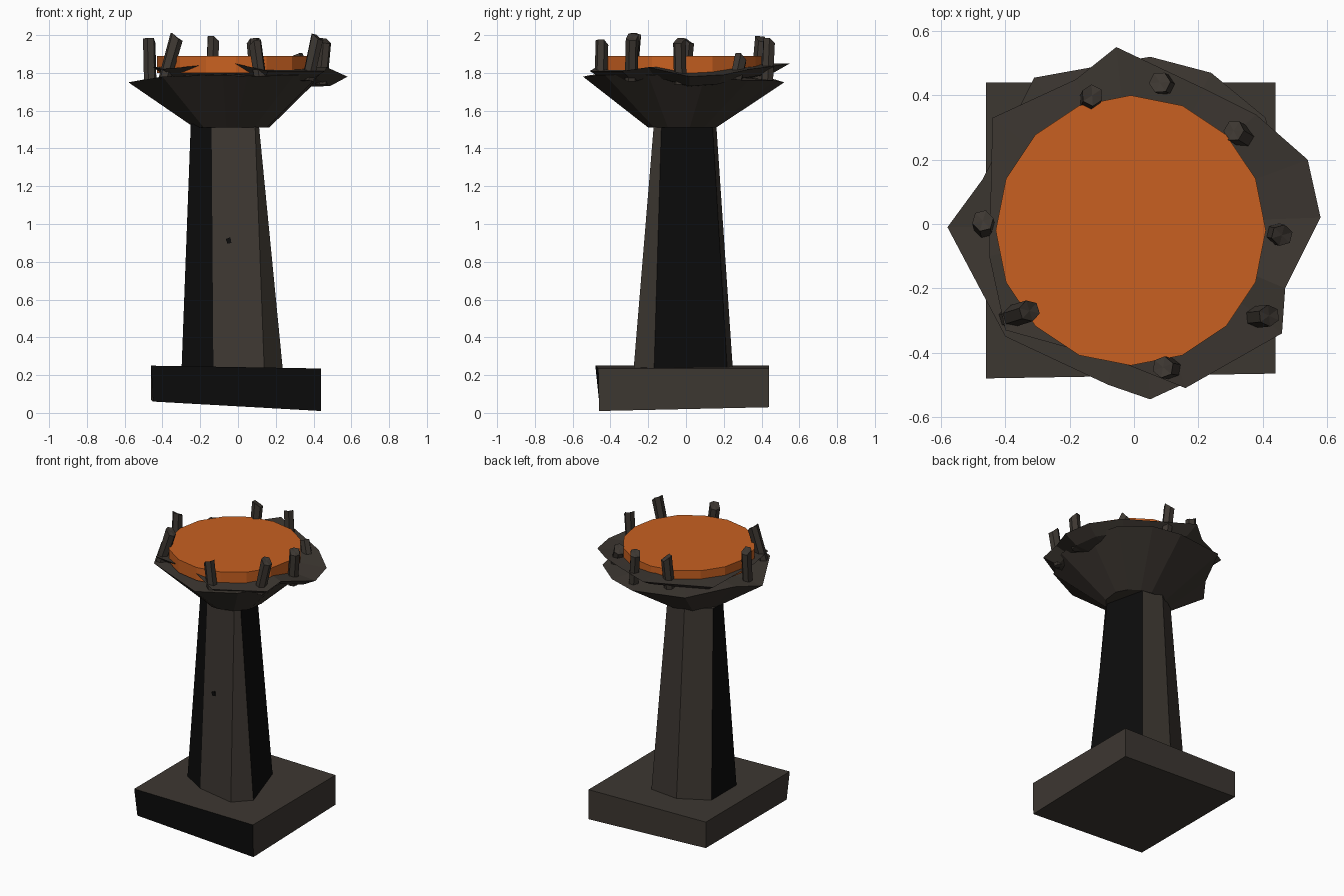
import bpy, bmesh
from math import cos, sin, atan2, pi
from mathutils import Vector

if "Cube" in bpy.data.objects:
    bpy.data.objects.remove(bpy.data.objects["Cube"])


def make_material(name, colour):
    mat = bpy.data.materials.new(name)
    mat.use_nodes = True
    rgba = (*colour, 1)
    mat.diffuse_color = rgba
    mat.node_tree.nodes["Principled BSDF"].inputs["Base Color"].default_value = rgba
    return mat


stone = make_material("dark stone", (0.046, 0.038, 0.031))
soot = make_material("soot black", (0.0035, 0.0035, 0.0035))
ember = make_material("ember orange", (0.58, 0.118, 0.015))


def loft(name, rings, materials, is_second=None, bottom_apex=None, top_apex=None):
    """Skin rings of equal length; ends become caps or fans to an apex."""
    bm = bmesh.new()
    loops = [[bm.verts.new(p) for p in ring] for ring in rings]
    n = len(loops[0])
    for low, high in zip(loops, loops[1:]):
        for i in range(n):
            j = (i + 1) % n
            face = bm.faces.new((low[i], low[j], high[j], high[i]))
            if is_second and is_second(i):
                face.material_index = 1
    for loop, apex in ((loops[0], bottom_apex), (loops[-1], top_apex)):
        if apex:
            tip = bm.verts.new(apex)
            for i in range(n):
                bm.faces.new((loop[i], loop[(i + 1) % n], tip))
        else:
            bm.faces.new(loop)
    bmesh.ops.recalc_face_normals(bm, faces=bm.faces)
    mesh = bpy.data.meshes.new(name)
    bm.to_mesh(mesh)
    bm.free()
    for mat in materials:
        mesh.materials.append(mat)
    obj = bpy.data.objects.new(name, mesh)
    bpy.context.collection.objects.link(obj)
    return obj


def at_height(points, z):
    return [(x, y, z) for x, y in points]


# Square plinth with a sloping underside and a blackened front
plinth_low = [(-.45, -.46, .06), (.44, -.46, .01), (.44, .44, .03), (-.46, .44, .07)]
plinth_high = [(-.46, -.48, .25), (.44, -.465, .235), (.44, .44, .235), (-.46, .44, .25)]
loft("plinth", [plinth_low, plinth_high], [stone, soot], lambda i: i == 0)

# Rough hewn tapering column, three of its sides blackened
column_low = [(-.3, -.13), (-.13, -.23), (.14, -.28), (.24, -.17),
              (.115, .22), (-.1, .25), (-.3, .15)]
column_high = [(-.25, -.05), (-.14, -.135), (.09, -.17), (.11, -.13),
               (.046, .14), (-.1, .16), (-.25, .06)]
loft("column", [at_height(column_low, .2), at_height(column_high, 1.53)],
     [stone, soot], lambda i: i in (0, 3, 6))

# Small chip in the front of the column
chip = [(-.065, .92), (-.055, .895), (-.035, .9), (-.04, .93)]
loft("column_chip", [[(x, y, z) for x, z in chip] for y in (-.193, -.2)], [soot])

# Flared bowl with an uneven rim
bowl_rim = [(-.58, -.01, 1.75), (-.4, -.35, 1.78), (-.08, -.5, 1.79), (.05, -.545, 1.78),
            (.3, -.43, 1.79), (.43, -.2, 1.79), (.44, .1, 1.78), (.41, .33, 1.76),
            (.24, .47, 1.76), (.05, .52, 1.75), (-.31, .455, 1.77), (-.47, .14, 1.77)]
bowl_foot = []
for x, y, z in bowl_rim:
    a = atan2(y, x)
    bowl_foot.append((-.03 + .2 * cos(a), -.02 + .18 * sin(a), 1.51))
loft("bowl", [bowl_foot, bowl_rim], [stone], top_apex=(0, 0, 1.8))

# Jagged slab resting on the bowl
slab_rim = [(.58, .02, 1.78), (.54, .2, 1.79), (.38, .34, 1.82), (.22, .42, 1.83),
            (-.055, .55, 1.85), (-.18, .45, 1.83), (-.44, .33, 1.83), (-.45, -.1, 1.83),
            (-.4, -.33, 1.82), (-.04, -.43, 1.855), (.16, -.51, 1.81), (.46, -.34, 1.81),
            (.47, -.2, 1.83)]
slab_under = [(.84 * x, .84 * y, z - .05) for x, y, z in slab_rim]
loft("rim_slab", [slab_under, slab_rim], [stone],
     bottom_apex=(0, 0, 1.72), top_apex=(0, 0, 1.84))

# Glowing disc
circle = [(-.01 + .42 * cos(k * pi / 8), -.02 + .42 * sin(k * pi / 8)) for k in range(16)]
loft("glowing_disc", [at_height(circle, 1.8), at_height(circle, 1.89)], [ember])

# Leaning hexagonal pegs around the disc: lower end, upper end
pegs = [((-.465, -.01, 1.76), (-.47, .01, 1.97)),
        ((-.39, -.29, 1.76), (-.325, -.27, 1.99)),
        ((-.14, .38, 1.76), (-.13, .4, 1.98)),
        ((.1, .43, 1.75), (.08, .44, 1.97)),
        ((.36, .26, 1.75), (.31, .29, 1.88)),
        ((.44, -.03, 1.74), (.46, -.035, 1.97)),
        ((.37, -.29, 1.76), (.42, -.285, 1.99)),
        ((.12, -.45, 1.76), (.09, -.445, 1.96))]
for number, (low, high) in enumerate(pegs, 1):
    low, high = Vector(low), Vector(high)
    turn = (high - low).to_track_quat("Z", "Y")
    hexagon = [turn @ Vector((cos(k * pi / 3), sin(k * pi / 3), 0)) * .034 for k in range(6)]
    tilt = Vector((0, 0, .012))
    # The upper end is cut at a slight slant
    loft(f"peg_{number}", [[low + p for p in hexagon],
                           [high + p + tilt * (1 if k < 3 else -1)
                            for k, p in enumerate(hexagon)]],
         [stone], top_apex=high)
